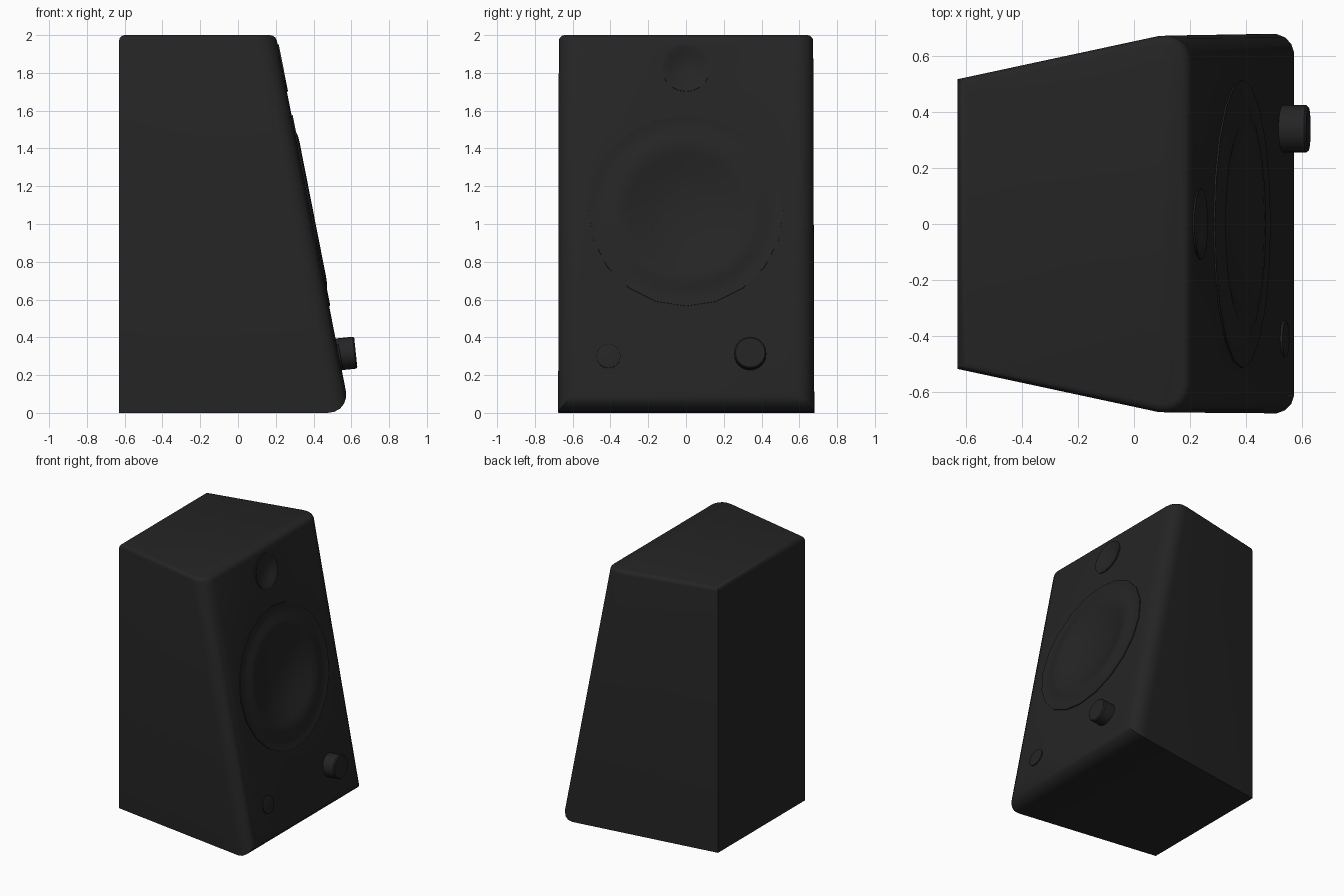
import bpy, bmesh, math

if "Cube" in bpy.data.objects:
    bpy.data.objects.remove(bpy.data.objects["Cube"])

TILT = math.atan(0.197)          # lean of the baffle
BASE_X = 0.594                   # baffle position at the floor


def material(name, value):
    m = bpy.data.materials.new(name)
    m.use_nodes = True
    colour = (value, value, value, 1)
    m.diffuse_color = colour
    m.node_tree.nodes["Principled BSDF"].inputs["Base Color"].default_value = colour
    return m


black = material("soft black", 0.018)


def finish(bm, name, mat, angle=35):
    bmesh.ops.recalc_face_normals(bm, faces=bm.faces)
    mesh = bpy.data.meshes.new(name)
    bm.to_mesh(mesh)
    bm.free()
    mesh.materials.append(mat)
    ob = bpy.data.objects.new(name, mesh)
    bpy.context.collection.objects.link(ob)
    smooth(ob, angle)
    return ob


def smooth(ob, angle):
    bpy.ops.object.select_all(action="DESELECT")
    ob.select_set(True)
    bpy.context.view_layer.objects.active = ob
    bpy.ops.object.shade_smooth_by_angle(angle=math.radians(angle))


def lathe(name, profile, y, z, sides, tilt=TILT):
    """Spin (radius, height) points about an axis leaving the baffle at y, z."""
    bm = bmesh.new()
    rings = []
    for r, h in profile:
        count = sides if r else 1
        rings.append([bm.verts.new((r * math.cos(math.tau * i / sides),
                                    r * math.sin(math.tau * i / sides), h))
                      for i in range(count)])
    for a, b in zip(rings, rings[1:]):
        for i in range(sides):
            j = (i + 1) % sides
            quad = [a[i % len(a)], a[j % len(a)], b[j % len(b)], b[i % len(b)]]
            bm.faces.new(list(dict.fromkeys(quad)))
    ob = finish(bm, name, black)
    ob.location = (BASE_X - z * math.tan(TILT), y, z)
    ob.rotation_euler = (0, math.pi / 2 - tilt, 0)
    return ob


# Cabinet: tapered box with a leaning, rounded front
bm = bmesh.new()
corners = []
for z, front in ((0, BASE_X), (2, BASE_X - 2 * math.tan(TILT))):
    for x, y in ((-0.63, -0.518), (front, -0.697), (front, 0.697), (-0.63, 0.518)):
        corners.append(bm.verts.new((x, y, z)))
bm.faces.new(corners[:4])
bm.faces.new(corners[4:])
for i in range(4):
    j = (i + 1) % 4
    bm.faces.new((corners[i], corners[j], corners[j + 4], corners[i + 4]))
bmesh.ops.recalc_face_normals(bm, faces=bm.faces)

front_edges = [e for e in bm.edges
               if all(v.co.x > 0 for v in e.verts) and min(v.co.z for v in e.verts) < 1]
bmesh.ops.bevel(bm, geom=front_edges, offset=0.12, segments=5, profile=0.5,
                affect="EDGES", clamp_overlap=True)
top_face = max(bm.faces, key=lambda f: f.calc_center_median().z)
bmesh.ops.bevel(bm, geom=list(top_face.edges), offset=0.03, segments=3, profile=0.5,
                affect="EDGES", clamp_overlap=True)
cabinet = finish(bm, "cabinet", black, 40)


# Recesses for the two drivers
def recess(radius, depth, z, sides):
    cutter = lathe("recess_cutter",
                   [(0, -depth), (radius, -depth), (radius, 0.1), (0, 0.1)], 0, z, sides)
    cutter.hide_render = True
    mod = cabinet.modifiers.new("recess", "BOOLEAN")
    mod.operation = "DIFFERENCE"
    mod.solver = "EXACT"
    mod.object = cutter
    bpy.context.view_layer.objects.active = cabinet
    bpy.ops.object.modifier_apply(modifier=mod.name)
    bpy.data.objects.remove(cutter)


WOOFER_Z, TWEETER_Z = 1.07, 1.825
recess(0.505, 0.12, WOOFER_Z, 20)
recess(0.12, 0.05, TWEETER_Z, 20)
smooth(cabinet, 40)

# Drivers: rim, rolled surround and shallow cone
lathe("woofer", [(0.515, -0.02), (0.515, 0.006), (0.48, 0), (0.44, 0.002), (0.4, 0.012),
                 (0.36, 0.014), (0.31, 0), (0.22, -0.03), (0.11, -0.05), (0, -0.055)],
      0, WOOFER_Z, 20)
lathe("tweeter", [(0.127, -0.02), (0.127, 0.006), (0.115, 0.004), (0.085, -0.012),
                  (0.045, -0.022), (0, -0.025)],
      0, TWEETER_Z, 20)

# Controls
lathe("power_button", [(0.065, -0.02), (0.065, 0.008), (0.055, 0.01), (0, 0.01)],
      -0.41, 0.3, 16)
lathe("volume_knob", [(0.085, -0.03), (0.085, 0.083), (0.078, 0.091), (0, 0.091)],
      0.34, 0.31, 24, math.radians(6))
